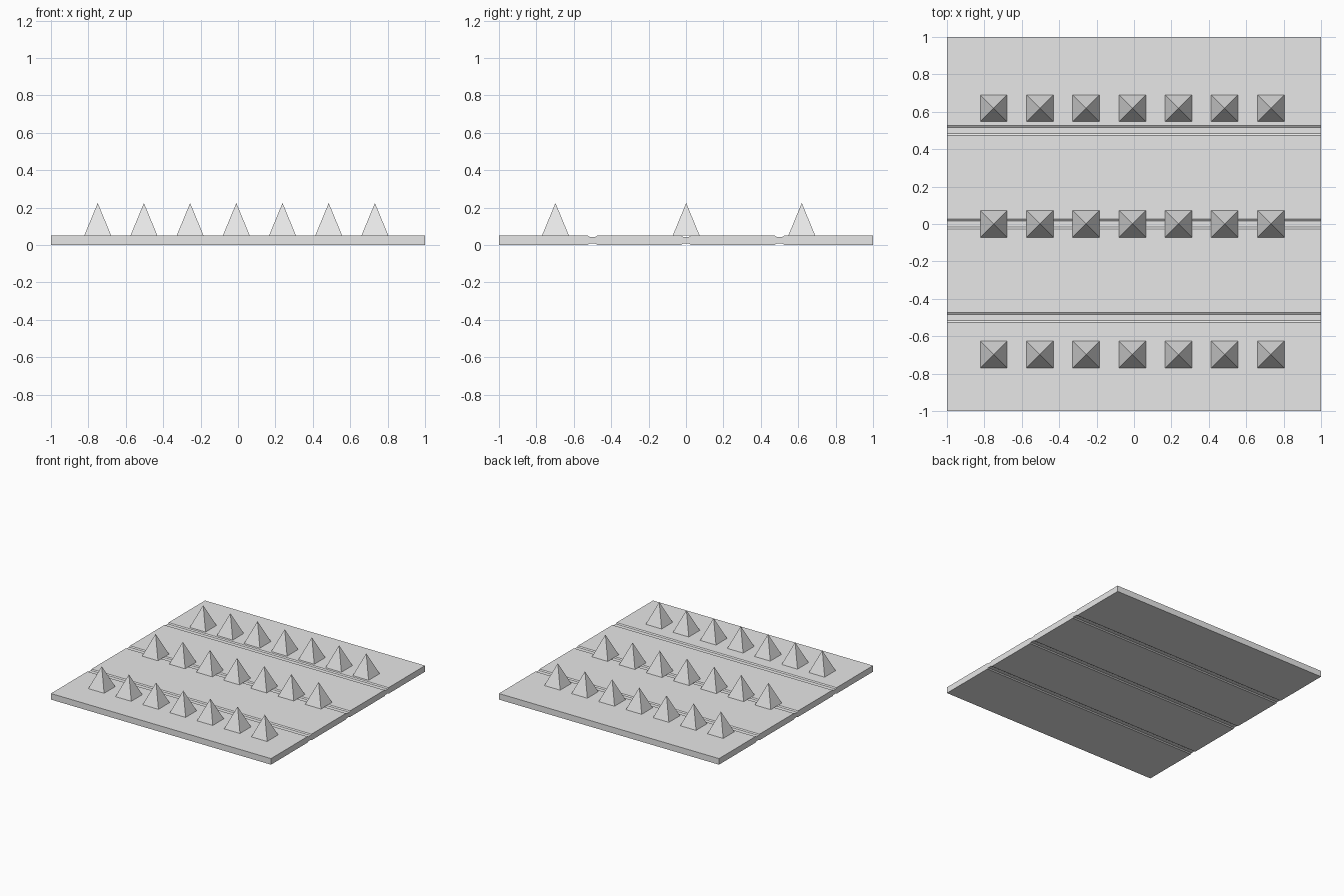
import bpy
import bmesh
import math
from mathutils import Matrix

if "Cube" in bpy.data.objects:
    bpy.data.objects.remove(bpy.data.objects["Cube"])

grey = bpy.data.materials.new("light_grey")
grey.diffuse_color = (0.8, 0.8, 0.8, 1)
grey.use_nodes = True
grey.node_tree.nodes["Principled BSDF"].inputs["Base Color"].default_value = grey.diffuse_color

THICK = 0.05            # plate thickness
DEPTH = 0.007           # groove depth
OUTER, INNER = 0.026, 0.016   # groove half widths at mouth and floor


def add_object(name, bm):
    bmesh.ops.recalc_face_normals(bm, faces=bm.faces)
    mesh = bpy.data.meshes.new(name)
    bm.to_mesh(mesh)
    bm.free()
    mesh.materials.append(grey)
    obj = bpy.data.objects.new(name, mesh)
    bpy.context.collection.objects.link(obj)
    return obj


# Base plate: strips across y, grooved above and below, extruded along x
stations = [(-1, 0)]
for c in (-0.5, 0, 0.5):
    stations += [(c - OUTER, 0), (c - INNER, DEPTH), (c + INNER, DEPTH), (c + OUTER, 0)]
stations.append((1, 0))

bm = bmesh.new()
rings = []
for y, d in stations:
    rings.append([bm.verts.new((x, y, z)) for x, z in
                  ((-1, d), (1, d), (1, THICK - d), (-1, THICK - d))])
for a, b in zip(rings, rings[1:]):
    for i in range(4):
        j = (i + 1) % 4
        bm.faces.new((a[i], a[j], b[j], b[i]))
bm.faces.new(rings[0])
bm.faces.new(rings[-1])
add_object("grooved_plate", bm)

# Spikes: three rows of seven square pyramids
HALF, HEIGHT = 0.072, 0.174
for row, y in zip(("front", "middle", "back"), (-0.698, 0.001, 0.619)):
    bm = bmesh.new()
    for i in range(7):
        x = -0.009 + (i - 3) * 0.247
        bmesh.ops.create_cone(
            bm, cap_ends=True, segments=4, radius1=HALF * math.sqrt(2), radius2=0,
            depth=HEIGHT,
            matrix=Matrix.Translation((x, y, THICK + HEIGHT / 2)) @ Matrix.Rotation(math.pi / 4, 4, 'Z'))
    bmesh.ops.remove_doubles(bm, verts=bm.verts, dist=1e-5)
    add_object(row + "_spike_row", bm)
